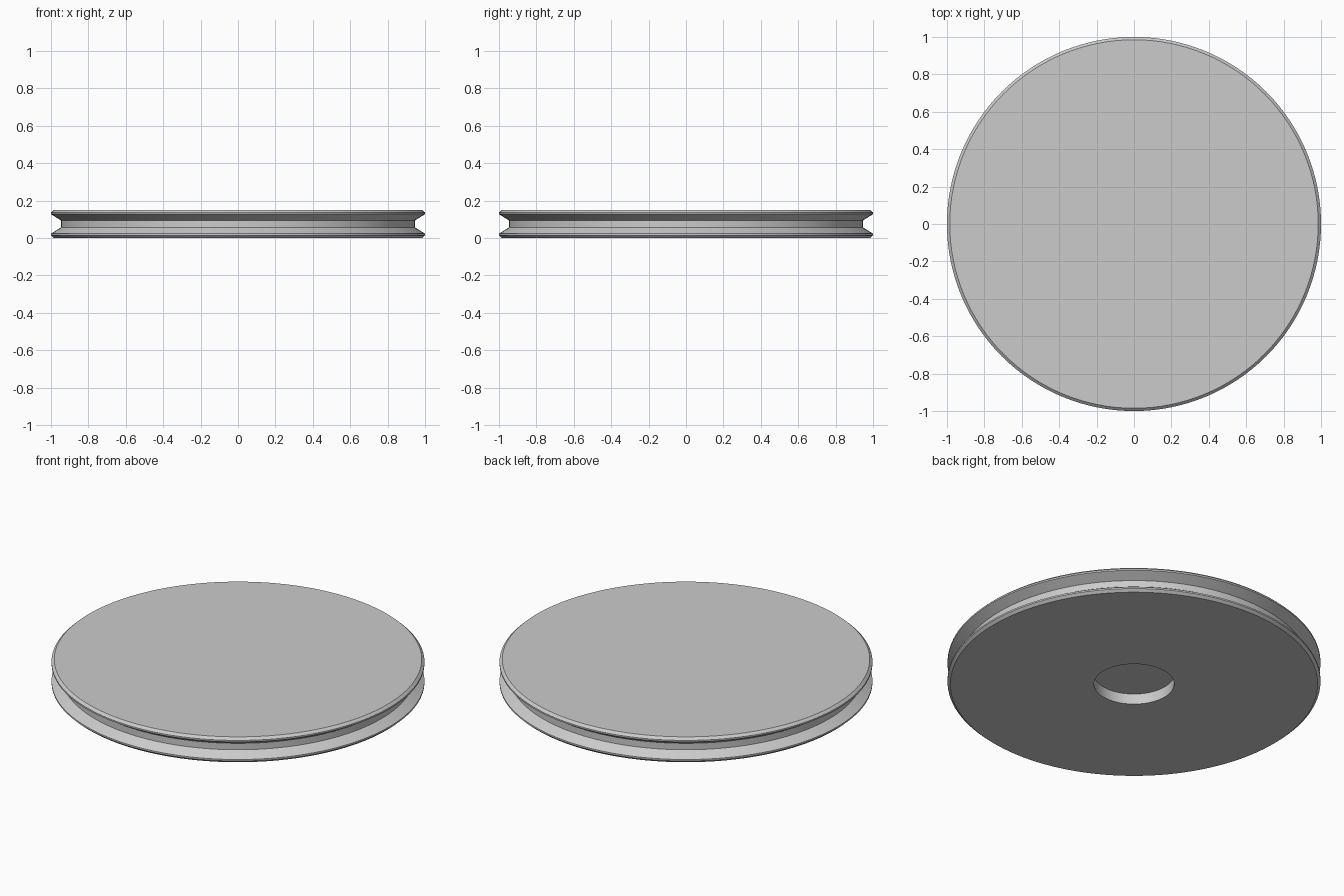
import bpy, bmesh, math

cube = bpy.data.objects.get("Cube")
if cube:
    bpy.data.objects.remove(cube, do_unlink=True)

SEGMENTS = 128
HEIGHT = 0.15
HOLE_RADIUS, HOLE_DEPTH = 0.215, 0.062

grey = bpy.data.materials.new("light grey")
grey.use_nodes = True
colour = (0.6, 0.6, 0.6, 1)
grey.diffuse_color = colour
grey.node_tree.nodes["Principled BSDF"].inputs["Base Color"].default_value = colour

# Half of the rim: chamfer, flat edge, groove side (radius, height)
lower_rim = [(0.985, 0), (1, 0.014), (1, 0.023), (0.947, 0.056)]
upper_rim = [(r, HEIGHT - z) for r, z in reversed(lower_rim)]
# Blind hole underneath, then the mirrored rim
profile = [(HOLE_RADIUS, HOLE_DEPTH), (HOLE_RADIUS, 0)] + lower_rim + upper_rim

# Turn the profile into rings, bridge them and cap both ends
bm = bmesh.new()
rings = []
for r, z in profile:
    angles = [2 * math.pi * i / SEGMENTS for i in range(SEGMENTS)]
    rings.append([bm.verts.new((r * math.cos(a), r * math.sin(a), z)) for a in angles])
for a, b in zip(rings, rings[1:]):
    for i in range(SEGMENTS):
        j = (i + 1) % SEGMENTS
        bm.faces.new((a[i], a[j], b[j], b[i]))
bm.faces.new(list(reversed(rings[0])))
bm.faces.new(rings[-1])
bmesh.ops.recalc_face_normals(bm, faces=bm.faces[:])

mesh = bpy.data.meshes.new("grooved_disc")
bm.to_mesh(mesh)
bm.free()
mesh.materials.append(grey)
disc = bpy.data.objects.new("grooved_disc", mesh)
bpy.context.collection.objects.link(disc)

# Smooth round the rim, sharp at the profile corners
bpy.ops.object.select_all(action="DESELECT")
disc.select_set(True)
bpy.context.view_layer.objects.active = disc
bpy.ops.object.shade_smooth_by_angle(angle=math.radians(25))
